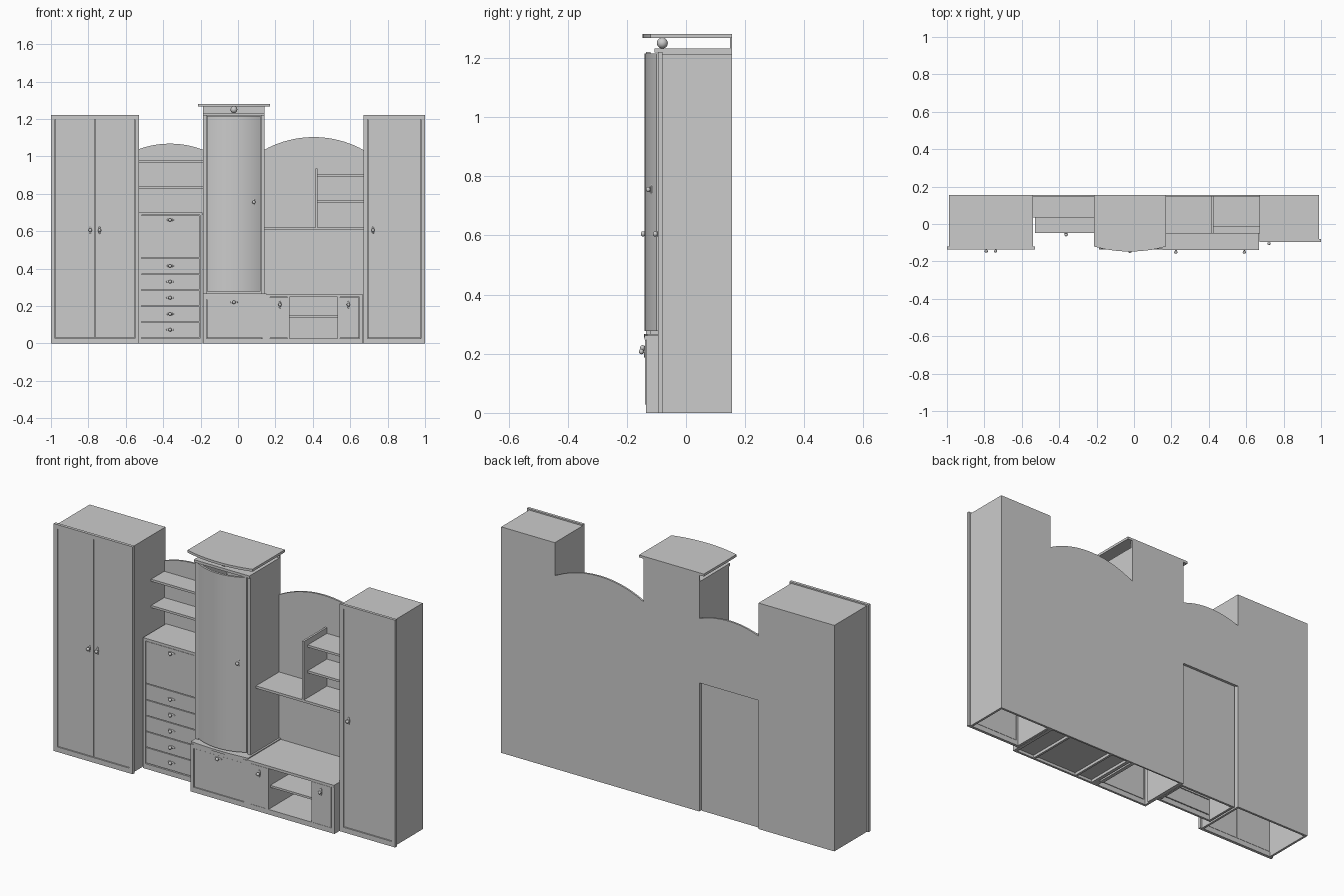
import bpy, bmesh, math

if "Cube" in bpy.data.objects:
    bpy.data.objects.remove(bpy.data.objects["Cube"])

BACK = 0.156
T = 0.012


def mesh_object(name, bm):
    bmesh.ops.recalc_face_normals(bm, faces=bm.faces)
    me = bpy.data.meshes.new(name)
    bm.to_mesh(me)
    bm.free()
    ob = bpy.data.objects.new(name, me)
    bpy.context.collection.objects.link(ob)
    return ob


def box(name, x0, x1, y0, y1, z0, z1):
    bm = bmesh.new()
    bmesh.ops.create_cube(bm, size=1)
    for v in bm.verts:
        v.co = ((x0 + x1) / 2 + v.co.x * (x1 - x0),
                (y0 + y1) / 2 + v.co.y * (y1 - y0),
                (z0 + z1) / 2 + v.co.z * (z1 - z0))
    return mesh_object(name, bm)


def prism(name, pts, direction):
    """Extrude a closed outline of 3D points along a direction."""
    bm = bmesh.new()
    face = bm.faces.new([bm.verts.new(p) for p in pts])
    ext = bmesh.ops.extrude_face_region(bm, geom=[face])
    bmesh.ops.translate(bm, vec=direction,
                        verts=[v for v in ext["geom"] if isinstance(v, bmesh.types.BMVert)])
    return mesh_object(name, bm)


def smooth(ob):
    bpy.ops.object.select_all(action='DESELECT')
    ob.select_set(True)
    bpy.context.view_layer.objects.active = ob
    bpy.ops.object.shade_smooth_by_angle(angle=math.radians(30))


def bow(x0, x1, edge, peak, n=20):
    """Shallow arc from x0 to x1 as (x, value) pairs."""
    half, h = (x1 - x0) / 2, peak - edge
    r = (half * half + h * h) / (2 * abs(h))
    s, a = math.copysign(1, h), math.asin(half / r)
    out = []
    for i in range(n + 1):
        t = -a + 2 * a * i / n
        out.append(((x0 + x1) / 2 + r * math.sin(t), peak - s * r * (1 - math.cos(t))))
    return out


def sphere(name, loc, scale):
    bpy.ops.mesh.primitive_uv_sphere_add(segments=16, ring_count=10, radius=1, location=loc)
    ob = bpy.context.object
    ob.name = name
    ob.scale = scale
    smooth(ob)


def knob(name, x, y, z, upright):
    """Round knob on a short stem, with a slim pointed back plate."""
    long, thin = 0.021, 0.006
    sphere(name + "_plate", (x, y, z), (thin, 0.004, long) if upright else (long, 0.004, thin))
    sphere(name + "_grip", (x, y - 0.012, z), (0.009, 0.008, 0.009))
    box(name + "_stem", x - .003, x + .003, y - 0.01, y + 0.002, z - .003, z + .003)


def frame(name, x0, x1, y0, y1, z0, z1, side, bottom):
    box(name + "_left_stile", x0, x0 + side, y0, y1, z0, z1)
    box(name + "_right_stile", x1 - side, x1, y0, y1, z0, z1)
    box(name + "_top_rail", x0 + side, x1 - side, y0, y1, z1 - side, z1)
    box(name + "_bottom_rail", x0 + side, x1 - side, y0, y1, z0, z0 + bottom)


def shell(name, x0, x1, y0, z1, back=BACK, t=T):
    """Cabinet sides, back and top, open at the floor."""
    box(name + "_left_side", x0, x0 + t, y0, back, 0, z1)
    box(name + "_right_side", x1 - t, x1, y0, back, 0, z1)
    box(name + "_back", x0 + t, x1 - t, back - t, back, 0, z1)
    box(name + "_top", x0 + t, x1 - t, y0, back - t, z1 - t, z1)


# Left two-door wardrobe
shell("left_wardrobe", -0.99, -0.54, -0.12, 1.213)
frame("left_wardrobe_frame", -1.0, -0.53, -0.136, -0.12, 0, 1.22, 0.022, 0.027)
box("left_wardrobe_door_a", -0.977, -0.767, -0.132, -0.121, 0.029, 1.196)
box("left_wardrobe_door_b", -0.763, -0.553, -0.132, -0.121, 0.029, 1.196)
for i, x in enumerate((-0.79, -0.74)):
    knob(f"left_wardrobe_knob_{i}", x, -0.133, 0.605, True)

# Right single-door wardrobe
shell("right_wardrobe", 0.67, 0.988, -0.08, 1.213)
frame("right_wardrobe_frame", 0.67, 1.0, -0.095, -0.08, 0, 1.22, 0.022, 0.027)
box("right_wardrobe_door", 0.694, 0.976, -0.091, -0.081, 0.029, 1.196)
knob("right_wardrobe_knob", 0.722, -0.092, 0.605, True)

# Drawer cabinet with drop flap
shell("drawer_cabinet", -0.53, -0.19, -0.036, 0.70, back=0.142)
frame("drawer_cabinet_frame", -0.53, -0.19, -0.048, -0.036, 0, 0.70, 0.014, 0.027)
levels = [0.029, 0.115, 0.2, 0.285, 0.37, 0.457, 0.685]
knob_z = [0.073, 0.157, 0.244, 0.33, 0.414, 0.66]
for i, kz in enumerate(knob_z):
    box(f"drawer_front_{i}", -0.515, -0.205, -0.045, -0.035,
        levels[i] + 0.002, levels[i + 1] - 0.002)
    knob(f"drawer_knob_{i}", -0.363, -0.046, kz, False)
box("drawer_cabinet_cover", -0.53, -0.19, 0.142, BACK, 0.69, 0.70)

# Arched back panels
for name, x0, x1, z0, peak in (("left_arched_back", -0.54, -0.187, 0.69, 1.068),
                               ("right_arched_back", 0.14, 0.67, 0.0, 1.103)):
    pts = [(x0, BACK, z0)] + [(x, BACK, z) for x, z in bow(x0, x1, 1.035, peak)] + [(x1, BACK, z0)]
    smooth(prism(name, pts, (0, -0.01, 0)))

# Left open shelves
for i, z in enumerate((0.832, 0.973)):
    box(f"left_shelf_{i}", -0.54, -0.187, 0.035, BACK - 0.01, z - 0.006, z + 0.006)

# Tall centre column
CX0, CX1 = -0.188, 0.142
box("column_left_side", CX0, CX0 + 0.02, -0.095, BACK, 0.0, 1.22)
box("column_right_side", CX1 - 0.02, CX1, -0.095, BACK, 0.0, 1.22)
box("column_back", CX0, CX1, BACK - 0.008, BACK, 0.0, 1.27)
box("column_top", CX0, CX1, -0.106, BACK - 0.008, 1.218, 1.232)


def bowed_board(name, x0, x1, edge, peak, back, z0, z1):
    pts = [(x, y, z0) for x, y in bow(x0, x1, edge, peak)] + [(x1, back, z0), (x0, back, z0)]
    smooth(prism(name, pts, (0, 0, z1 - z0)))


outer = bow(-0.166, 0.12, -0.1, -0.14)
pts = [(x, y, 0.277) for x, y in outer] + [(x, y + 0.012, 0.277) for x, y in reversed(outer)]
smooth(prism("curved_door", pts, (0, 0, 0.938)))
knob("curved_door_knob", 0.085, -0.116, 0.755, True)
bowed_board("column_roof", -0.215, 0.17, -0.12, -0.147, BACK, 1.268, 1.281)
sphere("roof_support_ball", (-0.022, -0.08, 1.25), (0.0185,) * 3)

# Column base cupboard
box("base_left_side", CX0, CX0 + T, -0.125, -0.09, 0, 0.255)
box("base_right_side", CX1 - T, CX1 + 0.01, -0.125, -0.09, 0, 0.255)
frame("base_frame", CX0, CX1 + 0.01, -0.136, -0.124, 0, 0.256, 0.02, 0.027)
box("base_flap", -0.166, 0.13, -0.133, -0.123, 0.029, 0.234)
bowed_board("base_top", CX0, CX1 + 0.01, -0.132, -0.142, BACK - 0.01, 0.255, 0.267)
knob("base_knob", -0.022, -0.135, 0.22, False)

# Low media cabinet
MX0, MX1 = 0.152, 0.668
box("media_top", MX0, MX1, -0.14, BACK - 0.01, 0.248, 0.262)
box("media_bottom", MX0, MX1, -0.125, BACK - 0.01, 0.015, 0.027)
box("media_plinth", MX0, MX1, -0.136, -0.124, 0, 0.027)
for name, x0, x1 in (("media_left_side", MX0, 0.17), ("media_left_divider", 0.264, 0.276),
                     ("media_right_divider", 0.533, 0.545), ("media_right_side", 0.65, MX1)):
    box(name, x0, x1, -0.136, BACK - 0.01, 0, 0.25)
box("media_shelf", 0.276, 0.533, -0.12, BACK - 0.01, 0.139, 0.15)
box("media_left_door", 0.172, 0.274, -0.138, -0.126, 0.029, 0.246)
box("media_right_door", 0.535, 0.648, -0.138, -0.126, 0.029, 0.246)
for i, x in enumerate((0.224, 0.59)):
    knob(f"media_knob_{i}", x, -0.139, 0.207, True)

# Right open shelves and divider
box("long_shelf", CX1, 0.67, -0.05, BACK - 0.01, 0.608, 0.621)
box("shelf_divider", 0.415, 0.426, -0.05, BACK - 0.01, 0.621, 0.935)
for i, z in enumerate((0.76, 0.898)):
    box(f"right_shelf_{i}", 0.426, 0.67, -0.017, BACK - 0.01, z - 0.006, z + 0.006)
